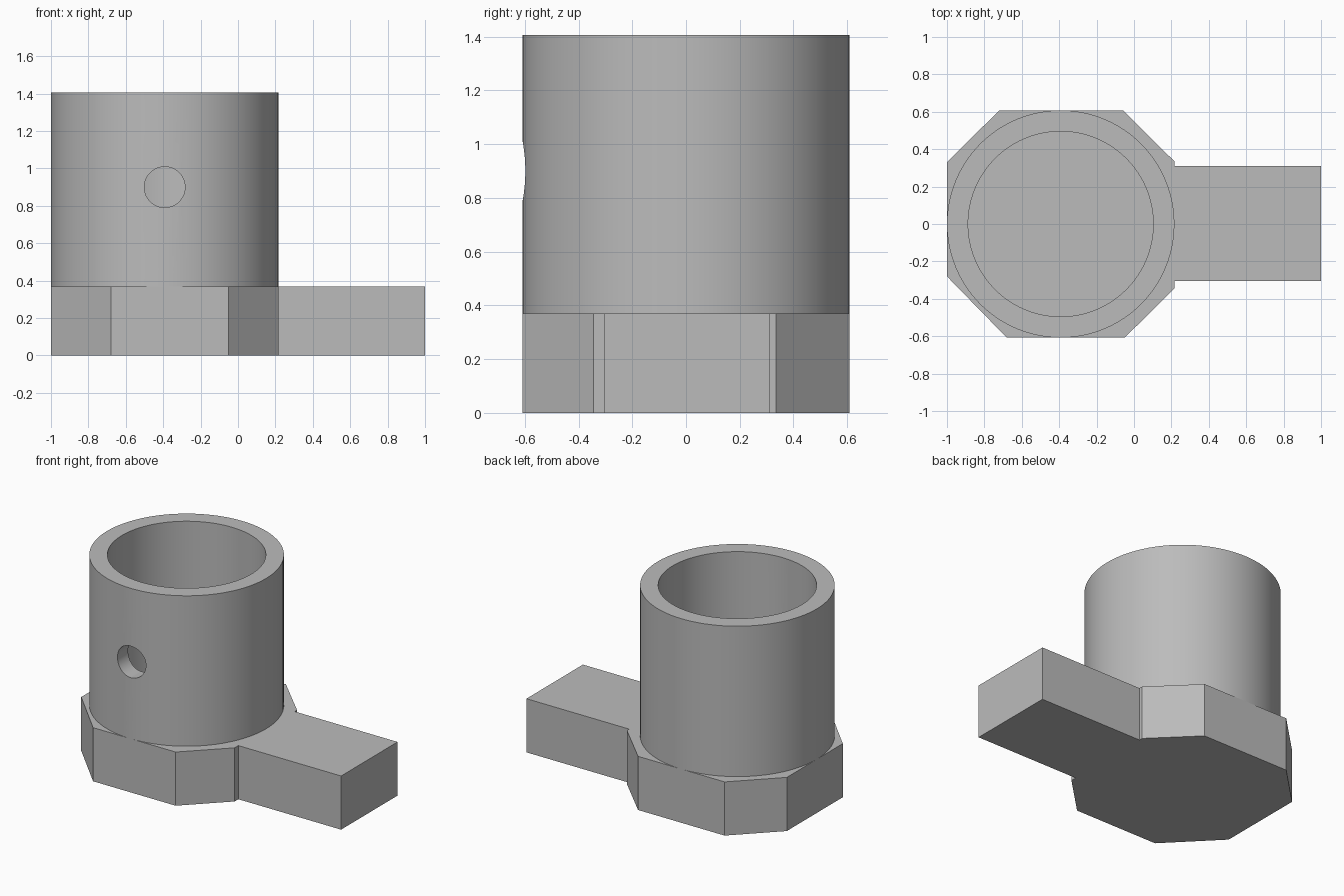
import bpy
import bmesh
from math import pi
from mathutils import Matrix, Vector

if "Cube" in bpy.data.objects:
    bpy.data.objects.remove(bpy.data.objects["Cube"], do_unlink=True)

TUBE_X, BASE_TOP, TUBE_TOP = -0.392, 0.37, 1.407
OUTER, INNER = 0.608, 0.495

grey = bpy.data.materials.new("plain grey")
grey.use_nodes = True
grey.diffuse_color = (0.5, 0.5, 0.5, 1)
grey.node_tree.nodes["Principled BSDF"].inputs["Base Color"].default_value = (0.5, 0.5, 0.5, 1)


def make_object(name, bm):
    bmesh.ops.recalc_face_normals(bm, faces=bm.faces)
    mesh = bpy.data.meshes.new(name)
    bm.to_mesh(mesh)
    bm.free()
    obj = bpy.data.objects.new(name, mesh)
    bpy.context.collection.objects.link(obj)
    mesh.materials.append(grey)
    return obj


# Base: chamfered block with a straight arm, extruded from its outline
outline = [(-1, -0.28), (-0.68, -0.608), (-0.05, -0.608), (0.216, -0.345),
           (0.216, -0.305), (1, -0.305), (1, 0.31), (0.216, 0.31),
           (0.216, 0.335), (-0.06, 0.608), (-0.72, 0.608), (-1, 0.33)]
bm = bmesh.new()
face = bm.faces.new([bm.verts.new((x, y, 0)) for x, y in outline])
top = bmesh.ops.extrude_face_region(bm, geom=[face])["geom"]
bmesh.ops.translate(bm, vec=(0, 0, BASE_TOP),
                    verts=[v for v in top if isinstance(v, bmesh.types.BMVert)])
make_object("base_with_arm", bm)

# Tube: rectangular wall section spun around its axis
bm = bmesh.new()
section = [(OUTER, BASE_TOP), (OUTER, TUBE_TOP), (INNER, TUBE_TOP), (INNER, BASE_TOP)]
verts = [bm.verts.new((TUBE_X + r, 0, z)) for r, z in section]
edges = [bm.edges.new((verts[i], verts[(i + 1) % 4])) for i in range(4)]
bmesh.ops.spin(bm, geom=verts + edges, cent=(TUBE_X, 0, 0), axis=(0, 0, 1),
               angle=2 * pi, steps=96, use_merge=True)
bmesh.ops.remove_doubles(bm, verts=bm.verts, dist=0.0001)
tube = make_object("tube", bm)

# Round hole through the front wall of the tube
bm = bmesh.new()
bmesh.ops.create_cone(bm, cap_ends=True, segments=48, radius1=0.109, radius2=0.109, depth=0.5,
                      matrix=Matrix.Translation(Vector((TUBE_X, -0.55, 0.9)))
                      @ Matrix.Rotation(pi / 2, 4, "X"))
cutter = make_object("hole_cutter", bm)
cutter.hide_render = True
cut = tube.modifiers.new("front hole", "BOOLEAN")
cut.operation = "DIFFERENCE"
cut.solver = "EXACT"
cut.object = cutter
bpy.ops.object.select_all(action="DESELECT")
bpy.context.view_layer.objects.active = tube
tube.select_set(True)
bpy.ops.object.modifier_apply(modifier=cut.name)
bpy.data.objects.remove(cutter, do_unlink=True)
bpy.ops.object.shade_smooth_by_angle(angle=pi / 6)
